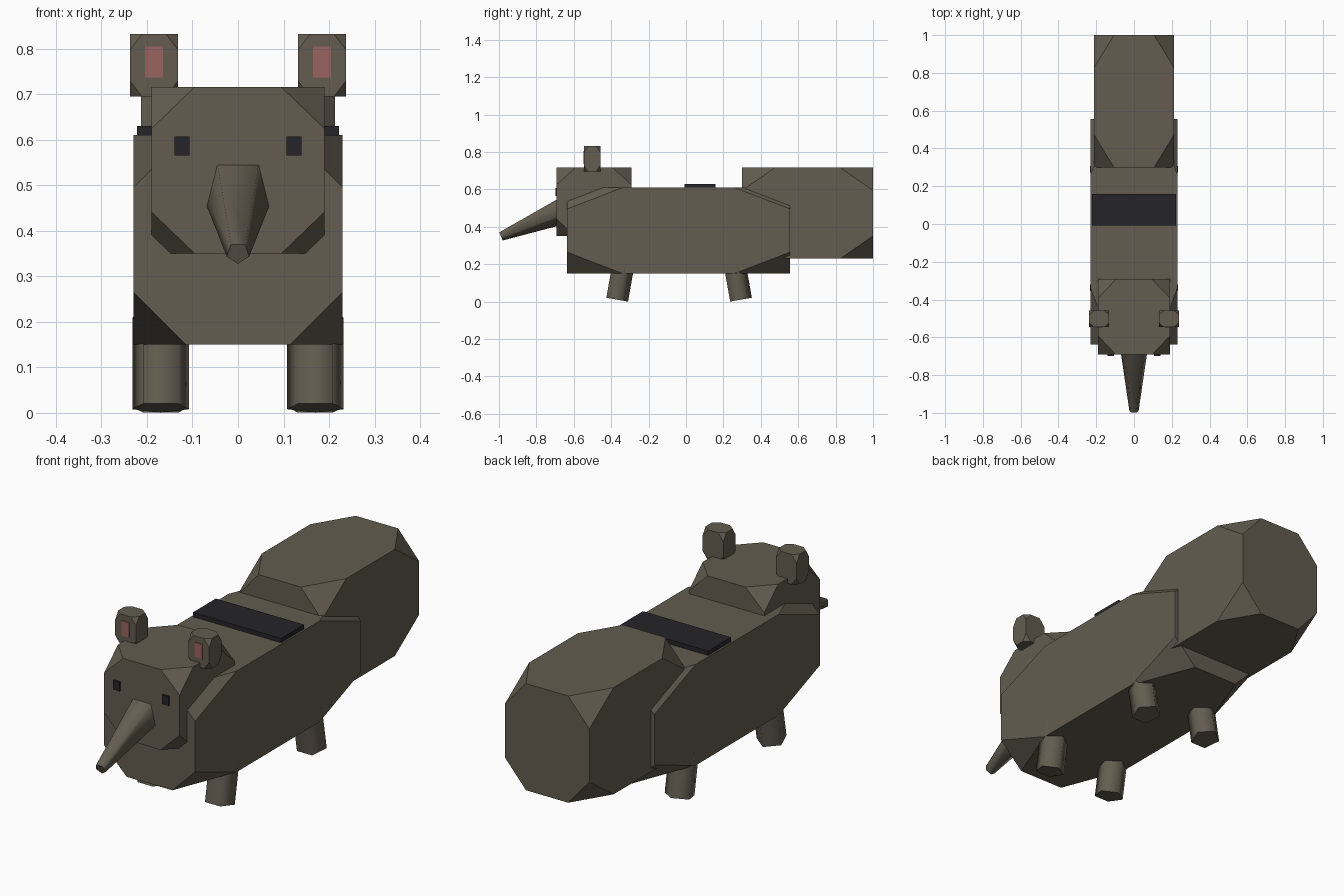
import bpy, bmesh
from math import radians, sin, cos
from mathutils import Matrix, Vector

if "Cube" in bpy.data.objects:
    bpy.data.objects.remove(bpy.data.objects["Cube"])


def material(name, rgb):
    m = bpy.data.materials.new(name)
    m.diffuse_color = (*rgb, 1)
    m.use_nodes = True
    m.node_tree.nodes["Principled BSDF"].inputs["Base Color"].default_value = m.diffuse_color
    return m


HIDE = material("hide_brown", (0.125, 0.108, 0.08))
DARK = material("dark", (0.018, 0.017, 0.021))
PINK = material("pink", (0.32, 0.13, 0.115))


def finish(bm, name, mat):
    bmesh.ops.recalc_face_normals(bm, faces=bm.faces)
    me = bpy.data.meshes.new(name)
    bm.to_mesh(me)
    bm.free()
    me.materials.append(mat)
    ob = bpy.data.objects.new(name, me)
    bpy.context.collection.objects.link(ob)
    return ob


def block(name, lo, hi, mat, cut=True):
    """Box between two corners; cut=True slices each corner off a quarter along its edges."""
    lo, hi = Vector(lo), Vector(hi)
    bm = bmesh.new()
    bmesh.ops.create_cube(bm, size=1)
    if cut:
        bmesh.ops.bevel(bm, geom=bm.verts[:], offset=25, offset_type='PERCENT',
                        segments=1, profile=0.5, affect='VERTICES')
    bmesh.ops.scale(bm, verts=bm.verts, vec=hi - lo)
    bmesh.ops.translate(bm, verts=bm.verts, vec=(lo + hi) / 2)
    return finish(bm, name, mat)


def rod(name, start, tilt, length, r1, r2):
    """Smooth-shaded five-sided rod from start, along +z tilted about x."""
    bm = bmesh.new()
    bmesh.ops.create_cone(bm, cap_ends=True, segments=5, radius1=r1, radius2=r2, depth=length,
                          matrix=Matrix.Translation((0, 0, length / 2)))
    # put one ridge on local +y
    top = max(bm.verts, key=lambda v: v.co.y).co
    turn = Vector((top.x, top.y)).angle_signed(Vector((0, 1)))
    bm.transform(Matrix.Rotation(-turn, 4, 'Z'))
    bm.transform(Matrix.Translation(start) @ Matrix.Rotation(radians(tilt), 4, 'X'))
    ob = finish(bm, name, HIDE)
    bpy.ops.object.select_all(action='DESELECT')
    ob.select_set(True)
    bpy.context.view_layer.objects.active = ob
    bpy.ops.object.shade_smooth_by_angle(angle=radians(75))
    return ob


# main masses
block("body", (-0.23, -0.637, 0.15), (0.23, 0.557, 0.61), HIDE)
block("head", (-0.19, -0.692, 0.35), (0.19, -0.292, 0.716), HIDE)
block("bushy_tail", (-0.213, 0.30, 0.23), (0.213, 1.0, 0.716), HIDE)
# dark band across the back
block("back_stripe", (-0.222, -0.007, 0.59), (0.222, 0.158, 0.63), DARK, cut=False)
# snout, from tip back into the head
rod("snout", (0, -0.99, 0.351), -67, 0.42, 0.026, 0.087)


def pair(name, x0, x1, ylo, yhi, zlo, zhi, mat, cut):
    for side, s in (("left", 1), ("right", -1)):
        a, b = sorted((s * x0, s * x1))
        block(f"{side}_{name}", (a, ylo, zlo), (b, yhi, zhi), mat, cut)


# ears, inner ears, eyes
pair("ear", 0.132, 0.237, -0.546, -0.458, 0.695, 0.832, HIDE, True)
pair("inner_ear", 0.165, 0.204, -0.549, -0.53, 0.737, 0.805, PINK, False)
pair("eye", 0.107, 0.14, -0.699, -0.68, 0.565, 0.607, DARK, False)

# splayed legs
for side, x in (("left", 0.17), ("right", -0.17)):
    rod(f"{side}_front_leg", (x, -0.374, 0.0115), -10, 0.2, 0.065, 0.065)
    rod(f"{side}_back_leg", (x, 0.288, 0.0095), 10, 0.2, 0.065, 0.065)
